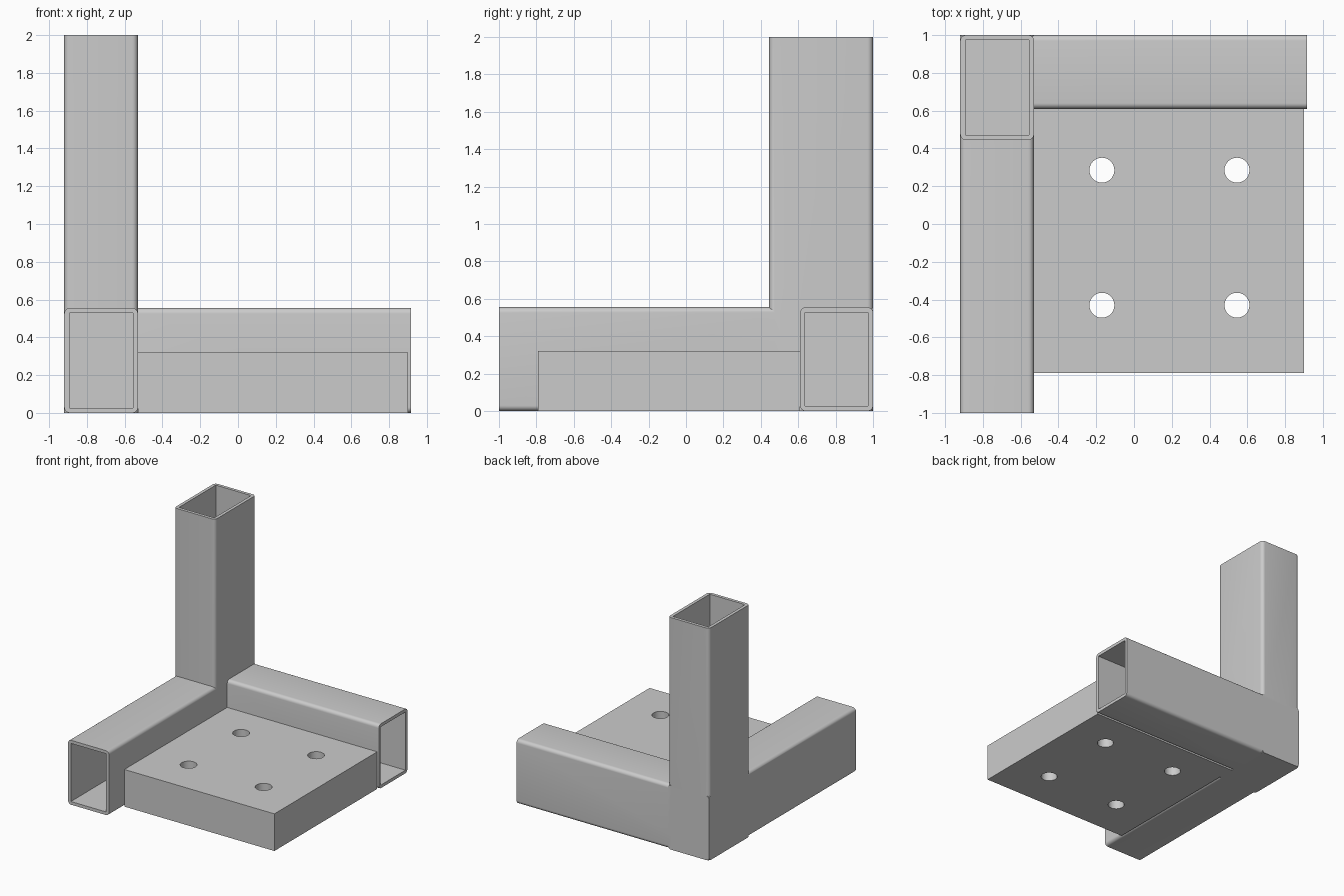
import bpy, bmesh, math
from mathutils import Matrix

cube = bpy.data.objects.get("Cube")
if cube:
    bpy.data.objects.remove(cube, do_unlink=True)

steel = bpy.data.materials.new("grey steel")
steel.use_nodes = True
grey = (0.6, 0.6, 0.6, 1)
steel.diffuse_color = grey
steel.node_tree.nodes["Principled BSDF"].inputs["Base Color"].default_value = grey

WALL, RADIUS = 0.027, 0.03
AXES = "xyz"


def new_object(name, bm):
    mesh = bpy.data.meshes.new(name)
    bm.to_mesh(mesh)
    bm.free()
    mesh.materials.append(steel)
    obj = bpy.data.objects.new(name, mesh)
    bpy.context.collection.objects.link(obj)
    return obj


def box(name, low, high, round_axis=None):
    """Box between two corners, with the edges along one axis rounded."""
    bm = bmesh.new()
    bmesh.ops.create_cube(bm, size=1)
    for v in bm.verts:
        v.co = [(l + h) / 2 + c * (h - l) for l, h, c in zip(low, high, v.co)]
    if round_axis is not None:
        edges = [e for e in bm.edges
                 if abs((e.verts[0].co - e.verts[1].co).normalized()[round_axis]) > 0.9]
        bmesh.ops.bevel(bm, geom=edges, offset=RADIUS, segments=6,
                        profile=0.5, affect='EDGES')
    return new_object(name, bm)


def combine(target, other, operation):
    mod = target.modifiers.new(operation.lower(), 'BOOLEAN')
    mod.operation, mod.solver, mod.object = operation, 'EXACT', other
    bpy.context.view_layer.objects.active = target
    bpy.ops.object.modifier_apply(modifier=mod.name)
    bpy.data.objects.remove(other, do_unlink=True)


# Three rectangular tubes that meet in one corner: outer low, high and open end
LEFT, INNER, DEPTH = -0.92, -0.53, 0.555
tubes = [
    ((LEFT, -1, 0), (INNER, 1, DEPTH), 1, -1),
    ((LEFT, 0.61, 0), (0.915, 1, DEPTH), 0, 1),
    ((LEFT, 0.445, 0), (INNER, 1, 2), 2, 1),
]
frame = cavity = None
for low, high, axis, end in tubes:
    outer = box("tube_" + AXES[axis], low, high, axis)
    lo, hi = [c + WALL for c in low], [c - WALL for c in high]
    # run the hollow out through the open end
    if end > 0:
        hi[axis] = high[axis] + 0.1
    else:
        lo[axis] = low[axis] - 0.1
    inner = box("hollow_" + AXES[axis], lo, hi)
    if frame is None:
        frame, cavity = outer, inner
    else:
        combine(frame, outer, 'UNION')
        combine(cavity, inner, 'UNION')
combine(frame, cavity, 'DIFFERENCE')
frame.name = "corner_tube_frame"

# Base plate with four bolt holes
plate = box("base_plate", (INNER, -0.79, 0), (0.9, 0.61, 0.32))
bm = bmesh.new()
for x in (-0.17, 0.545):
    for y in (-0.43, 0.285):
        bmesh.ops.create_cone(bm, cap_ends=True, segments=40, radius1=0.066,
                              radius2=0.066, depth=1, matrix=Matrix.Translation((x, y, 0.16)))
combine(plate, new_object("bolt_holes", bm), 'DIFFERENCE')

# Smooth the rounded edges and hole walls only
for obj in (frame, plate):
    bpy.ops.object.select_all(action='DESELECT')
    obj.select_set(True)
    bpy.context.view_layer.objects.active = obj
    bpy.ops.object.shade_smooth_by_angle(angle=math.radians(30))
